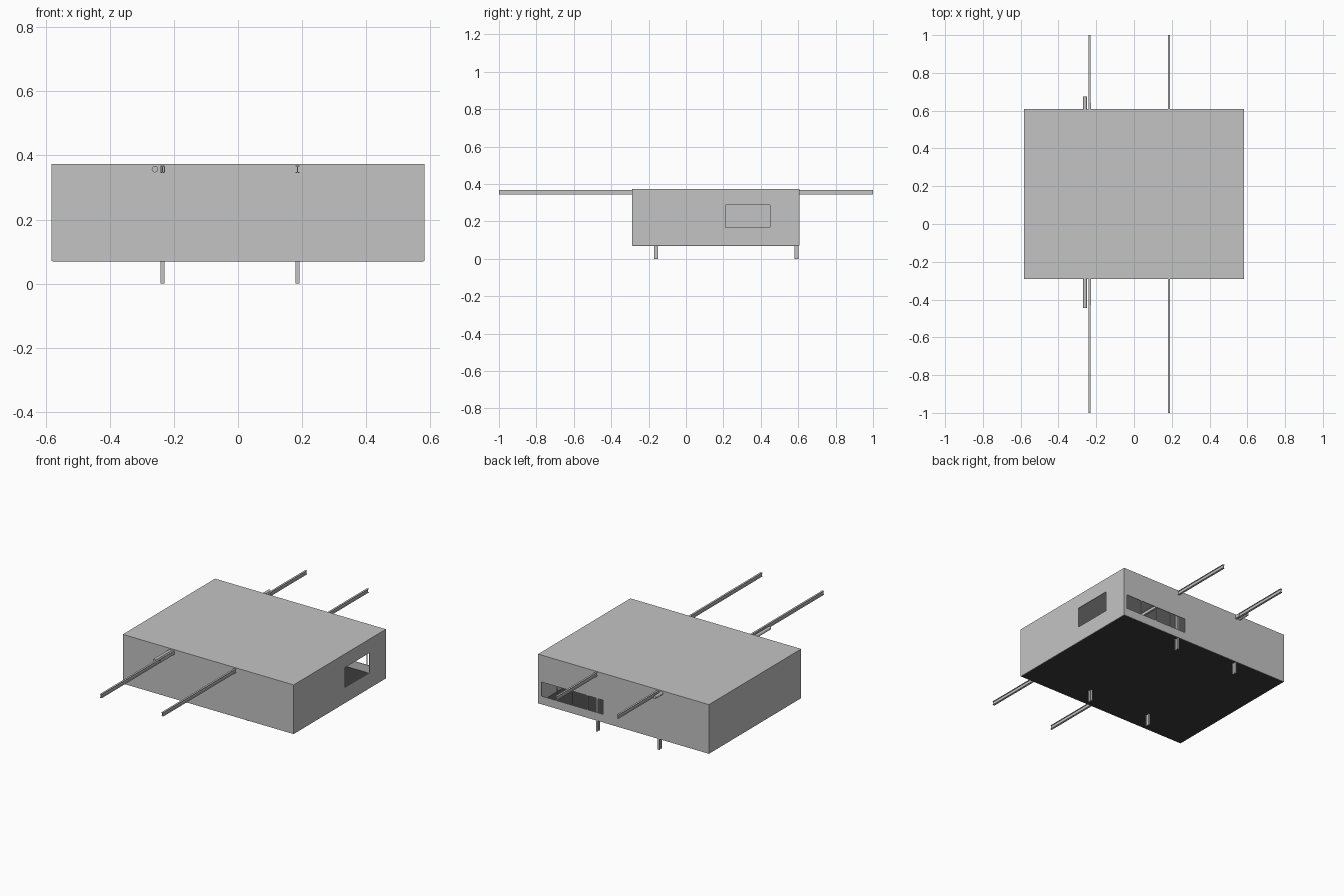
import bpy, bmesh, math
from mathutils import Matrix, Vector

if "Cube" in bpy.data.objects:
    bpy.data.objects.remove(bpy.data.objects["Cube"])


def material(name, v):
    m = bpy.data.materials.new(name)
    m.diffuse_color = (v, v, v, 1)
    m.use_nodes = True
    m.node_tree.nodes["Principled BSDF"].inputs["Base Color"].default_value = m.diffuse_color
    return m


GREY = material("light_grey", 0.55)
BLACK = material("floor_black", 0.045)


def finish(name, bm, mat):
    bmesh.ops.recalc_face_normals(bm, faces=bm.faces)
    me = bpy.data.meshes.new(name)
    bm.to_mesh(me)
    bm.free()
    me.materials.append(mat)
    ob = bpy.data.objects.new(name, me)
    bpy.context.collection.objects.link(ob)
    return ob


def box(name, x, y, z, mat=GREY):
    bm = bmesh.new()
    bmesh.ops.create_cube(bm, size=1)
    for v in bm.verts:
        v.co = Vector([a + (c + 0.5) * (b - a) for c, (a, b) in zip(v.co, (x, y, z))])
    return finish(name, bm, mat)


def window_wall(name, outer, hole, place):
    """Wall with one opening; rects are (u0, u1, z0, z1), place maps (u, z, depth 0/1)."""
    bm = bmesh.new()
    rings = []
    for d in (0, 1):
        for u0, u1, z0, z1 in (outer, hole):
            rings.append([bm.verts.new(place(u, z, d))
                          for u, z in ((u0, z0), (u1, z0), (u1, z1), (u0, z1))])
    fo, fi, bo, bi = rings
    for p, q in ((fo, fi), (bo, bi), (fo, bo), (fi, bi)):
        for i in range(4):
            j = (i + 1) % 4
            bm.faces.new((p[i], p[j], q[j], q[i]))
    return finish(name, bm, GREY)


def i_section(name, w, h, flange, web, length, matrix):
    """I profile (width w, depth h) extruded along local z."""
    a, b, c, d = w / 2, web / 2, h / 2, h / 2 - flange
    pts = [(-a, -c), (a, -c), (a, -d), (b, -d), (b, d), (a, d),
           (a, c), (-a, c), (-a, d), (-b, d), (-b, -d), (-a, -d)]
    bm = bmesh.new()
    f = bm.faces.new([bm.verts.new((x, y, 0)) for x, y in pts])
    r = bmesh.ops.extrude_face_region(bm, geom=[f])
    vs = [g for g in r["geom"] if isinstance(g, bmesh.types.BMVert)]
    bmesh.ops.translate(bm, verts=vs, vec=(0, 0, length))
    bm.transform(matrix)
    return finish(name, bm, GREY)


# main dimensions
X, Y0, Y1, Z0, Z1, T = 0.582, -0.29, 0.608, 0.07, 0.37, 0.004

# building shell
box("roof", (-X, X), (Y0, Y1), (Z1, Z1 + 0.003))
box("floor", (-X + T, X - T), (Y0 + T, Y1 - T), (Z0 - 0.0005, Z0 + 0.004), BLACK)
box("front_wall", (-X, X), (Y0, Y0 + T), (Z0, Z1))
box("left_wall", (-X, -X + T), (Y0 + T, Y1 - T), (Z0, Z1))
window_wall("right_wall", (Y0 + T, Y1 - T, Z0, Z1), (0.21, 0.45, 0.166, 0.288),
            lambda u, z, d: (X - d * T, u, z))
window_wall("back_wall", (-X, X, Z0, Z1), (0.14, 0.56, 0.12, 0.207),
            lambda u, z, d: (u, Y1 - d * T, z))

# back window bars
for i in range(1, 4):
    x = 0.14 + i * 0.105
    box(f"window_bar_{i}", (x - 0.003, x + 0.003), (Y1 - T, Y1 - 0.0005), (0.12, 0.207))

# long roof beams and the columns beneath them
for side, x in (("left", -0.235), ("right", 0.185)):
    i_section(f"{side}_beam", 0.012, 0.023, 0.003, 0.003, 2.0,
              Matrix.Translation((x, 1.0, 0.3565)) @ Matrix.Rotation(math.pi / 2, 4, 'X'))
    for end, y in (("front", -0.16), ("back", 0.591)):
        i_section(f"{end}_{side}_column", 0.012, 0.022, 0.003, 0.003, 0.345,
                  Matrix.Translation((x, y, 0)))

# stiffening plates on both sides of the left beam's web
for n, x in (("outer", -0.2405), ("inner", -0.2295)):
    box(f"{n}_beam_plate", (x - 0.0015, x + 0.0015), (-0.43, 0.64), (0.348, 0.365))

# pipe beside the left beam
bm = bmesh.new()
bmesh.ops.create_cone(bm, cap_ends=True, segments=24, radius1=0.01, radius2=0.01, depth=1.12)
bm.transform(Matrix.Translation((-0.259, 0.115, 0.357)) @ Matrix.Rotation(math.pi / 2, 4, 'X'))
for f in bm.faces:
    f.smooth = len(f.verts) == 4
finish("pipe", bm, GREY)
